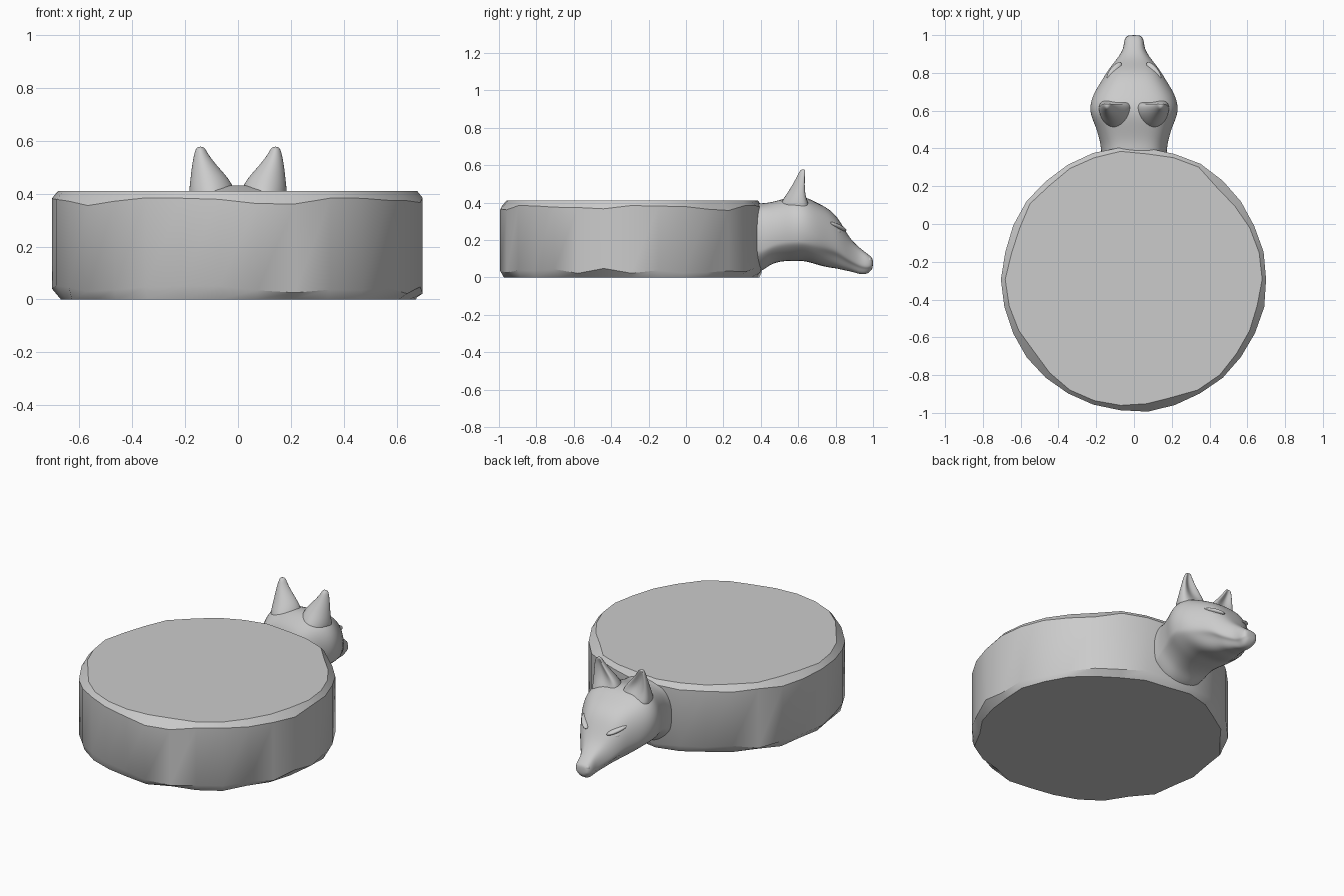
import bpy, bmesh, math, random
from mathutils import Vector

random.seed(7)
if "Cube" in bpy.data.objects:
    bpy.data.objects.remove(bpy.data.objects["Cube"])


def loft(name, rings, subdivisions=0, angle=180):
    """Skin a list of equal-length point rings, cap both ends and smooth."""
    bm = bmesh.new()
    loops = [[bm.verts.new(p) for p in ring] for ring in rings]
    n = len(loops[0])
    for a, b in zip(loops, loops[1:]):
        for i in range(n):
            j = (i + 1) % n
            bm.faces.new((a[i], a[j], b[j], b[i]))
    bm.faces.new(loops[0])
    bm.faces.new(loops[-1])
    bmesh.ops.recalc_face_normals(bm, faces=bm.faces)
    mesh = bpy.data.meshes.new(name)
    bm.to_mesh(mesh)
    bm.free()
    obj = bpy.data.objects.new(name, mesh)
    bpy.context.collection.objects.link(obj)
    if subdivisions:
        mod = obj.modifiers.new("Subdivision", "SUBSURF")
        mod.levels = mod.render_levels = subdivisions
    smooth(obj, angle)
    return obj


def smooth(obj, angle):
    bpy.ops.object.select_all(action="DESELECT")
    obj.select_set(True)
    bpy.context.view_layer.objects.active = obj
    bpy.ops.object.shade_smooth_by_angle(angle=math.radians(angle))


def ellipsoid(name, location, direction, size):
    """Ellipsoid whose long local x axis follows direction."""
    bpy.ops.mesh.primitive_uv_sphere_add(segments=20, ring_count=12, radius=1, location=location)
    obj = bpy.context.object
    obj.name = name
    obj.scale = size
    obj.rotation_euler = Vector(direction).to_track_quat("X", "Z").to_euler()
    smooth(obj, 180)


# Stone slab with a worn, chipped rim
SIDES = 30
CENTRE = -0.293
slab = [[] for _ in range(4)]
for i in range(SIDES):
    a = math.tau * i / SIDES
    r = 0.703 + random.uniform(-0.007, 0.003)
    chip = random.random() ** 2
    profile = [
        (r - random.uniform(0.01, 0.045), 0),
        (r, random.uniform(0.02, 0.055)),
        (r, 0.385 - 0.03 * chip),
        (r - 0.02 - 0.03 * chip, 0.41),
    ]
    for ring, (radius, z) in zip(slab, profile):
        ring.append((radius * math.cos(a), CENTRE + radius * math.sin(a), z))
loft("stone_slab", slab, angle=35)

# Head sections: y, half width, bottom, top, lip strength
sections = [
    (0.30, 0.17, 0.02, 0.39, 0),
    (0.40, 0.17, 0.02, 0.39, 0),
    (0.45, 0.18, 0.07, 0.395, 0),
    (0.52, 0.20, 0.085, 0.415, 0),
    (0.58, 0.228, 0.085, 0.43, 0),
    (0.64, 0.228, 0.085, 0.425, 0),
    (0.70, 0.205, 0.065, 0.395, 0.3),
    (0.76, 0.167, 0.05, 0.365, 0.8),
    (0.81, 0.138, 0.045, 0.32, 1),
    (0.85, 0.108, 0.035, 0.25, 1),
    (0.885, 0.08, 0.03, 0.195, 1),
    (0.93, 0.054, 0.015, 0.155, 1),
    (0.965, 0.053, 0.015, 0.128, 0.8),
    (0.99, 0.043, 0.035, 0.11, 0.3),
    (1.0, 0.028, 0.055, 0.095, 0),
]


def head_ring(y, width, low, high, lip):
    half = [
        (0.5, 1.0), (0.87, 0.93), (0.74, 0.72), (1.0, 0.48),
        (0.95, 0.32), (0.92 - 0.2 * lip, 0.25), (0.5, 0.03),
    ]
    pts = [(0, 1.02)] + half + [(0, 0)]
    # Even out the crown, and widen the cheeks
    pts[2] = (0.8, 0.9)
    pts[3] = (0.97, 0.7)
    pts += [(-x, t) for x, t in reversed(pts[1:-1])]
    return [(1.03 * width * x, y, low + (high - low) * t) for x, t in pts]


loft("wolf_head", [head_ring(*s) for s in sections], 2)

# Ear sections: z, outer x, inner x, front y, back y, hollow depth
ear_sections = [
    (0.34, 0.195, 0.00, 0.67, 0.47, 0.00),
    (0.40, 0.195, 0.00, 0.655, 0.49, 0.00),
    (0.45, 0.188, 0.02, 0.645, 0.53, 0.03),
    (0.50, 0.180, 0.07, 0.642, 0.565, 0.035),
    (0.55, 0.169, 0.112, 0.640, 0.595, 0.02),
    (0.58, 0.158, 0.126, 0.640, 0.61, 0.00),
]


def ear_ring(side, z, outer, inner, front, back, hollow):
    mid, depth = (outer + inner) / 2, front - back
    pts = [
        (outer, front - 0.2 * depth), (outer * 0.85 + inner * 0.15, front),
        (mid, front - hollow), (outer * 0.15 + inner * 0.85, front),
        (inner, front - 0.2 * depth), (inner * 0.75 + mid * 0.25, back + 0.3 * depth),
        (mid, back), (outer * 0.75 + mid * 0.25, back + 0.3 * depth),
    ]
    return [(side * x, y, z) for x, y in pts]


for side, label in ((1, "left"), (-1, "right")):
    loft(f"{label}_ear", [ear_ring(side, *s) for s in ear_sections], 2)
    # Eye under a slanted brow, with a lower lid
    ellipsoid(f"{label}_eye", (side * 0.115, 0.805, 0.245),
              (-side * 0.55, 0.8, -0.15), (0.03, 0.014, 0.013))
    ellipsoid(f"{label}_brow", (side * 0.105, 0.81, 0.272),
              (-side * 0.6, 0.75, -0.35), (0.062, 0.022, 0.013))
    ellipsoid(f"{label}_lower_lid", (side * 0.118, 0.805, 0.226),
              (-side * 0.55, 0.8, -0.2), (0.036, 0.012, 0.008))
    # Nostril wing
    ellipsoid(f"{label}_nostril", (side * 0.027, 0.975, 0.09),
              (side * 0.3, 1, 0), (0.02, 0.018, 0.02))
